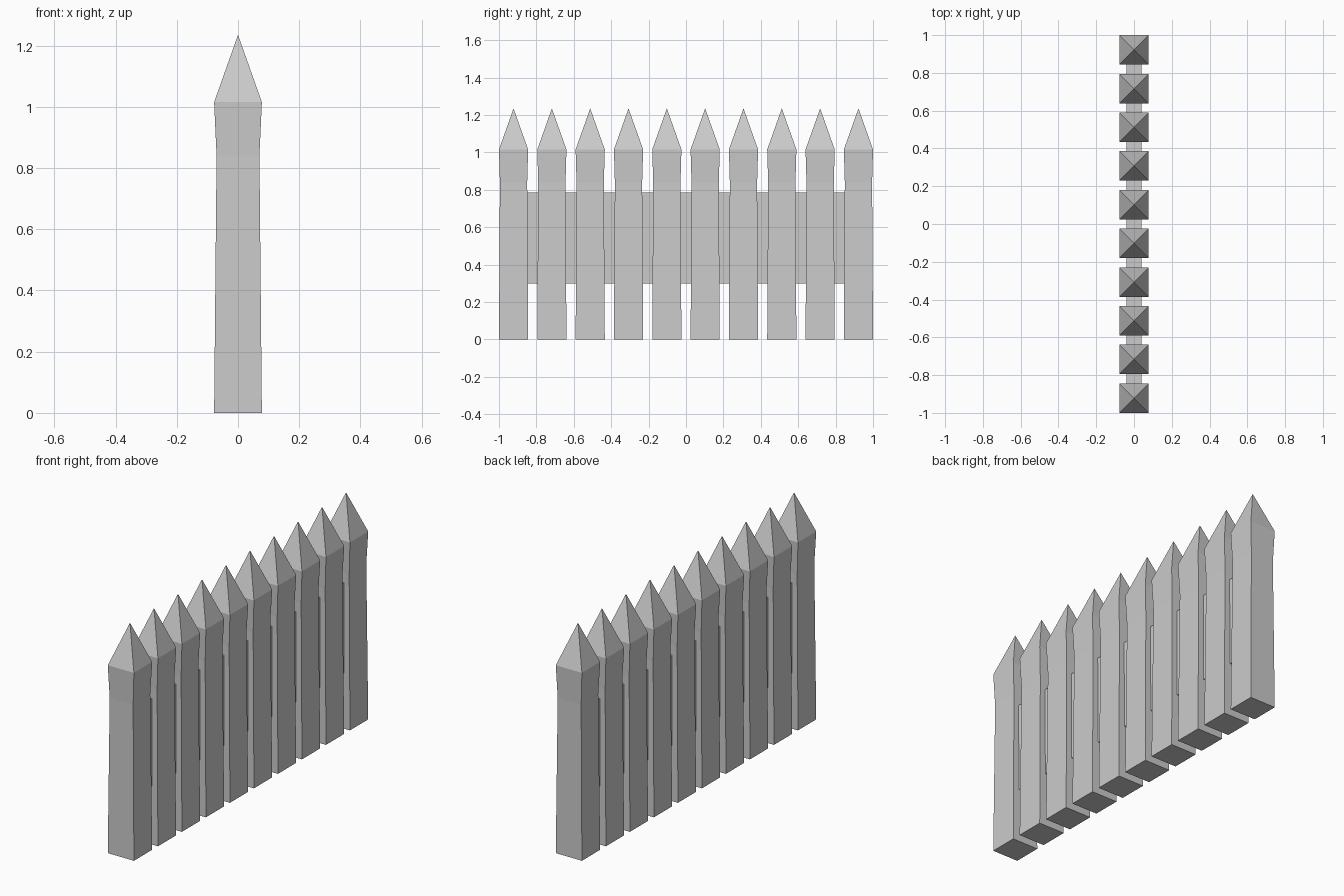
import bpy
import bmesh

cube = bpy.data.objects.get("Cube")
if cube:
    bpy.data.objects.remove(cube, do_unlink=True)

grey = bpy.data.materials.new("plain_grey")
grey.use_nodes = True
colour = (0.6, 0.6, 0.6, 1)
grey.diffuse_color = colour
grey.node_tree.nodes["Principled BSDF"].inputs["Base Color"].default_value = colour


def loft(name, sections, tip=None):
    """Stack rectangles (half x, half y, z), closed by a cap or a point."""
    bm = bmesh.new()
    rings = [[bm.verts.new((sx * hx, sy * hy, z))
              for sx, sy in ((-1, -1), (1, -1), (1, 1), (-1, 1))]
             for hx, hy, z in sections]
    bm.faces.new(rings[0][::-1])
    for low, high in zip(rings, rings[1:]):
        for i in range(4):
            j = (i + 1) % 4
            bm.faces.new((low[i], low[j], high[j], high[i]))
    if tip is None:
        bm.faces.new(rings[-1])
    else:
        point = bm.verts.new((0, 0, tip))
        for i in range(4):
            bm.faces.new((rings[-1][i], rings[-1][(i + 1) % 4], point))
    mesh = bpy.data.meshes.new(name)
    bm.to_mesh(mesh)
    bm.free()
    mesh.materials.append(grey)
    obj = bpy.data.objects.new(name, mesh)
    bpy.context.collection.objects.link(obj)
    return obj


# Pointed stakes with a slight waist below the tip
COUNT = 10
HALF = 0.078
END = 1 - HALF
first = loft("stake_1", [(HALF, HALF, 0), (0.07, 0.073, 0.84), (HALF, HALF, 1.015)], 1.235)
first.location.y = -END
for i in range(1, COUNT):
    stake = bpy.data.objects.new(f"stake_{i + 1}", first.data)
    stake.location.y = -END + 2 * END * i / (COUNT - 1)
    bpy.context.collection.objects.link(stake)

# Broad board running through all the stakes
loft("connecting_board", [(0.04, END, 0.3), (0.04, END, 0.785)])
